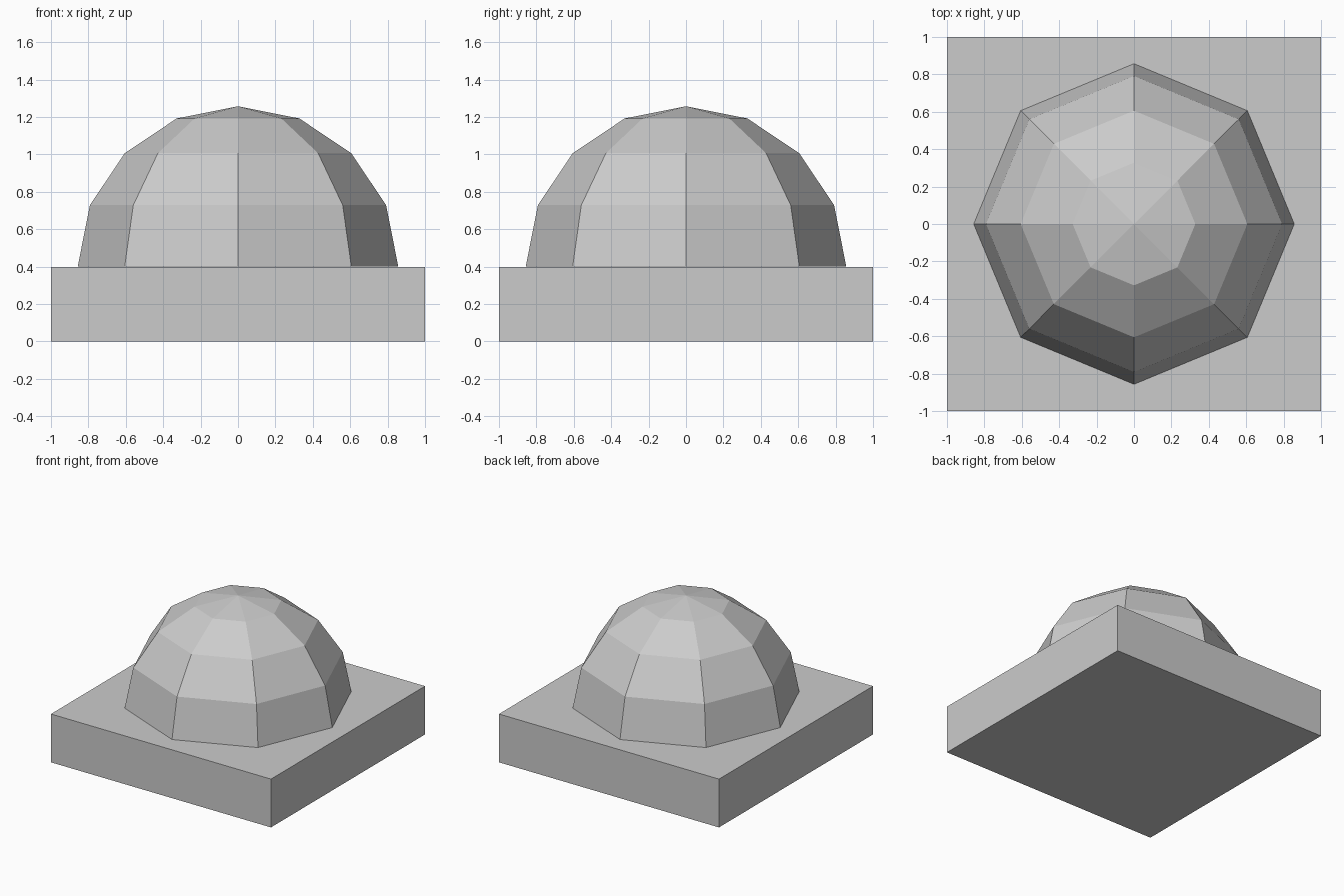
import bpy, bmesh

if "Cube" in bpy.data.objects:
    bpy.data.objects.remove(bpy.data.objects["Cube"])

BASE_TOP = 0.397
RADIUS = 0.857

# Square base slab
bpy.ops.mesh.primitive_cube_add(size=1, location=(0, 0, BASE_TOP / 2))
base = bpy.context.object
base.name = "base_slab"
base.scale = (2, 2, BASE_TOP)

# Eight-sided faceted dome: upper half of a low-poly sphere, closed underneath
bm = bmesh.new()
bmesh.ops.create_uvsphere(bm, u_segments=8, v_segments=8, radius=RADIUS)
lower = [v for v in bm.verts if v.co.z < -0.01]
bmesh.ops.delete(bm, geom=lower, context='VERTS')
bmesh.ops.holes_fill(bm, edges=[e for e in bm.edges if e.is_boundary], sides=0)
bmesh.ops.recalc_face_normals(bm, faces=bm.faces[:])
mesh = bpy.data.meshes.new("dome")
bm.to_mesh(mesh)
bm.free()
dome = bpy.data.objects.new("dome", mesh)
dome.location.z = 0.4
bpy.context.collection.objects.link(dome)
